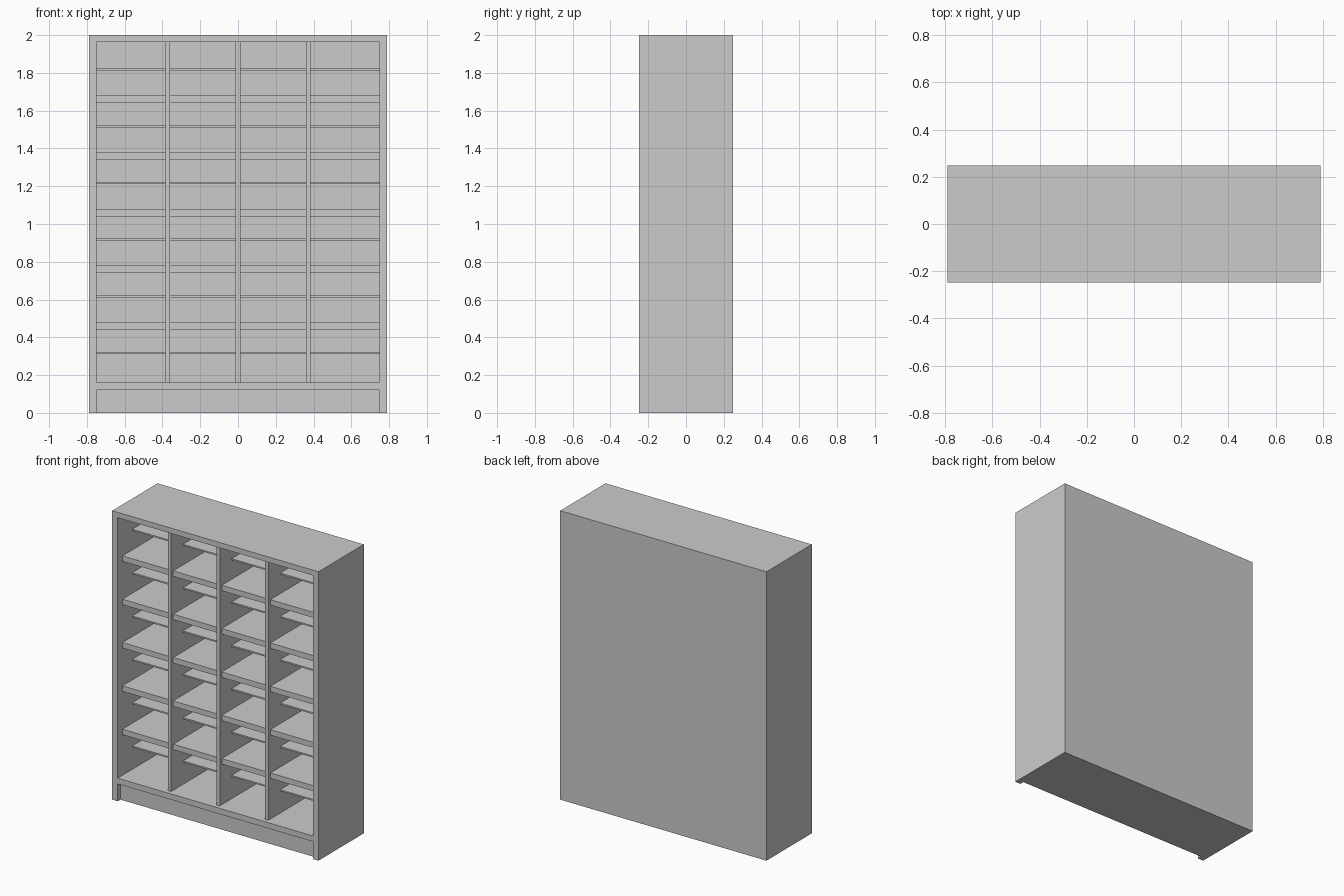
import bpy

if "Cube" in bpy.data.objects:
    bpy.data.objects.remove(bpy.data.objects["Cube"])

W, D, H = 0.79, 0.248, 2.0      # half width, half depth, height
IN = 0.748                      # half width of the opening
BACK = D - 0.02                 # inner face of the back panel
DIV = 0.013                     # half thickness of a divider


def box(name, x0, x1, y0, y1, z0, z1):
    bpy.ops.mesh.primitive_cube_add(size=1)
    ob = bpy.context.object
    ob.name = name
    for v in ob.data.vertices:
        v.co = (x1 if v.co.x > 0 else x0,
                y1 if v.co.y > 0 else y0,
                z1 if v.co.z > 0 else z0)
    return ob


# Outer carcass
box("left_side", -W, -IN, -D, BACK, 0, H)
box("right_side", IN, W, -D, BACK, 0, H)
box("back_panel", -W, W, BACK, D, 0, H)
box("top_board", -IN, IN, -D, BACK, 1.963, H)
box("bottom_board", -IN, IN, -D, BACK, 0.12, 0.16)

# Plinth set back under the bottom board
box("plinth", -IN, IN, -D + 0.03, BACK, 0, 0.12)

# Upright dividers
centres = [-0.372, 0, 0.372]
for i, x in enumerate(centres):
    box(f"divider_{i + 1}", x - DIV, x + DIV, -D + 0.03, BACK, 0.16, 1.963)

# Thick shelves and shallow rear steps in each column
lefts = [-IN] + [x + DIV for x in centres]
rights = [x - DIV for x in centres] + [IN]
for c, (x0, x1) in enumerate(zip(lefts, rights)):
    for r in range(6):
        z = 0.3 * r
        box(f"rear_step_{c + 1}_{r + 1}", x0, x1, -0.088, BACK, 0.312 + z, 0.322 + z)
        if r < 5:
            box(f"shelf_{c + 1}_{r + 1}", x0, x1, -D + 0.052, BACK, 0.441 + z, 0.479 + z)
